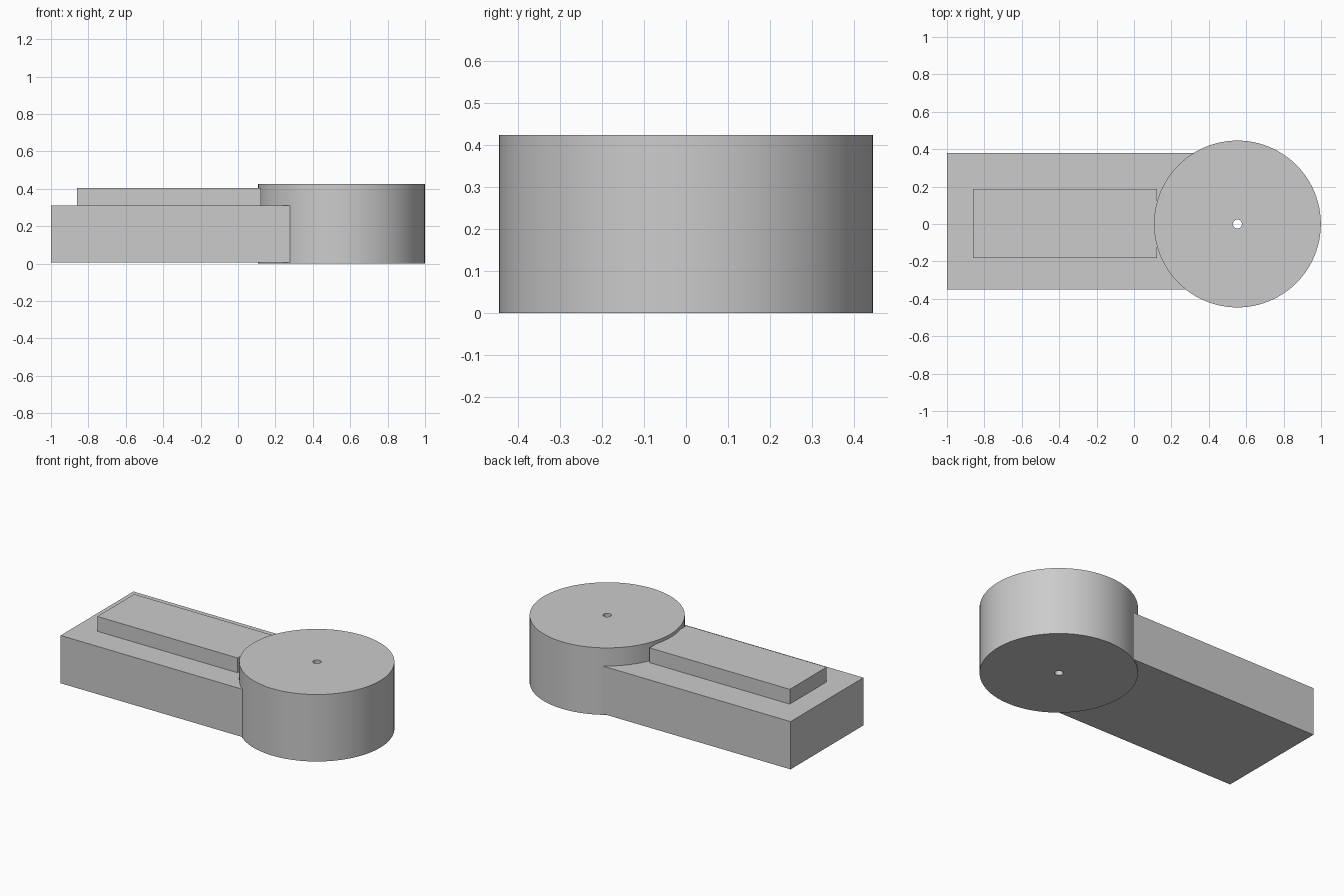
import bpy
import bmesh
import math
from mathutils import Vector

cube = bpy.data.objects.get("Cube")
if cube:
    bpy.data.objects.remove(cube, do_unlink=True)

grey = bpy.data.materials.new("plain grey")
grey.use_nodes = True
colour = (0.6, 0.6, 0.6, 1)
grey.diffuse_color = colour
grey.node_tree.nodes["Principled BSDF"].inputs["Base Color"].default_value = colour


def add_object(name, bm):
    bmesh.ops.recalc_face_normals(bm, faces=bm.faces)
    mesh = bpy.data.meshes.new(name)
    bm.to_mesh(mesh)
    bm.free()
    mesh.materials.append(grey)
    obj = bpy.data.objects.new(name, mesh)
    bpy.context.collection.objects.link(obj)
    return obj


def add_box(name, low, high):
    low, high = Vector(low), Vector(high)
    bm = bmesh.new()
    bmesh.ops.create_cube(bm, size=1)
    bmesh.ops.scale(bm, vec=high - low, verts=bm.verts)
    bmesh.ops.translate(bm, vec=(low + high) / 2, verts=bm.verts)
    return add_object(name, bm)


# Drum with a narrow hole through its axis: a rectangular section spun round
centre = Vector((0.553, 0, 0))
height, outer, inner = 0.425, 0.446, 0.024
bm = bmesh.new()
section = [bm.verts.new(centre + Vector((r, 0, z)))
           for r, z in ((inner, 0), (outer, 0), (outer, height), (inner, height))]
edges = [bm.edges.new((section[i], section[(i + 1) % 4])) for i in range(4)]
bmesh.ops.spin(bm, geom=section + edges, cent=centre, axis=(0, 0, 1),
               angle=math.tau, steps=96, use_merge=True)
bmesh.ops.remove_doubles(bm, verts=bm.verts, dist=0.0001)
drum = add_object("drum", bm)
bpy.context.view_layer.objects.active = drum
drum.select_set(True)
bpy.ops.object.shade_smooth_by_angle(angle=math.radians(30))

# Long body running into the drum, with a raised bar on top
add_box("body", (-1, -0.35, 0.007), (0.4, 0.38, 0.31))
add_box("raised_bar", (-0.86, -0.182, 0.30), (0.124, 0.188, 0.404))
